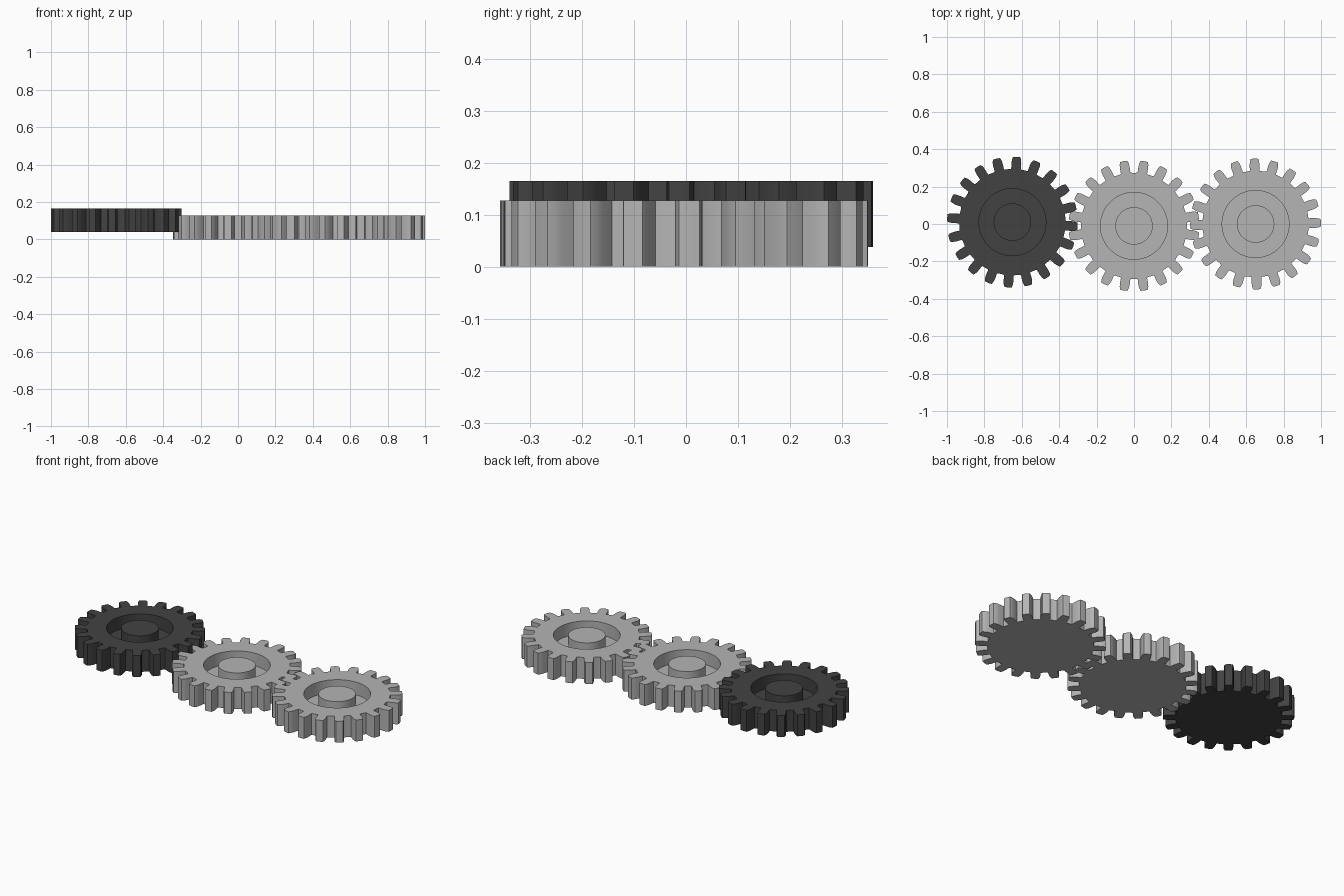
import bpy, bmesh, math

if "Cube" in bpy.data.objects:
    bpy.data.objects.remove(bpy.data.objects["Cube"])

TEETH = 20
ROOT, TIP = 0.284, 0.35          # gear radii
RECESS, BOSS = 0.179, 0.10       # recess and centre boss radii
HEIGHT, DEPTH = 0.127, 0.075     # gear thickness, recess depth
# one tooth period: (angle from tooth centre in degrees, radius)
TOOTH = [(-9, ROOT), (-7, ROOT), (-5.1, ROOT + 0.002), (-4.75, 0.318), (-4.2, 0.335), (-3.2, TIP - 0.001),
         (0, TIP),
         (3.2, TIP - 0.001), (4.2, 0.335), (4.75, 0.318), (5.1, ROOT + 0.002), (7, ROOT)]


def material(name, value):
    m = bpy.data.materials.new(name)
    m.diffuse_color = (value, value, value, 1)
    m.use_nodes = True
    m.node_tree.nodes["Principled BSDF"].inputs["Base Color"].default_value = m.diffuse_color
    return m


def gear(name, x, y, z, turn, mat):
    pitch = 360 / TEETH
    outline = [(math.radians(turn + i * pitch + a), r) for i in range(TEETH) for a, r in TOOTH]
    # rings from the underside outwards, up the teeth, into the recess and up the boss
    rings = [(0.2, 0), (None, 0), (None, HEIGHT), (RECESS, HEIGHT),
             (RECESS, HEIGHT - DEPTH), (BOSS, HEIGHT - DEPTH), (BOSS, HEIGHT)]
    bm = bmesh.new()
    loops = []
    for radius, h in rings:
        loops.append([bm.verts.new(((radius or r) * math.cos(a), (radius or r) * math.sin(a), h))
                      for a, r in outline])
    n = len(outline)
    for low, high in zip(loops, loops[1:]):
        for i in range(n):
            j = (i + 1) % n
            bm.faces.new((low[i], low[j], high[j], high[i]))
    bm.faces.new(loops[0][::-1])
    bm.faces.new(loops[-1])
    bmesh.ops.recalc_face_normals(bm, faces=bm.faces)
    mesh = bpy.data.meshes.new(name)
    bm.to_mesh(mesh)
    bm.free()
    mesh.materials.append(mat)
    ob = bpy.data.objects.new(name, mesh)
    ob.location = (x, y, z)
    bpy.context.collection.objects.link(ob)
    bpy.ops.object.select_all(action='DESELECT')
    ob.select_set(True)
    bpy.context.view_layer.objects.active = ob
    bpy.ops.object.shade_smooth_by_angle(angle=math.radians(25))


dark = material("dark_grey", 0.055)
light = material("light_grey", 0.46)

gear("left_gear", -0.65, 0.01, 0.038, -3.8, dark)
gear("middle_gear", 0.0, -0.01, 0.0, 9.0, light)
gear("right_gear", 0.65, 0.0, 0.0, 1.0, light)
